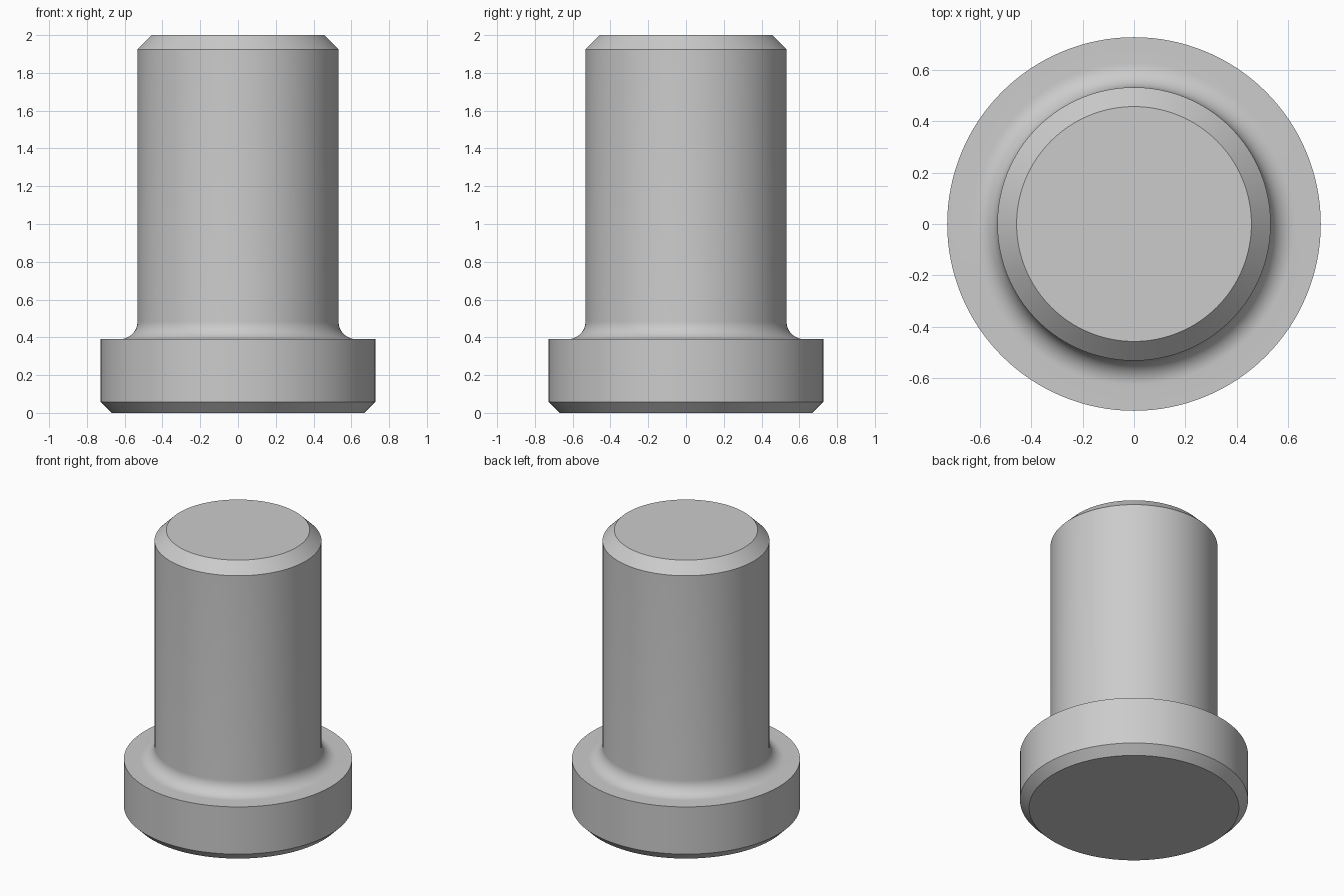
import bpy, bmesh, math

if "Cube" in bpy.data.objects:
    bpy.data.objects.remove(bpy.data.objects["Cube"])

SEGMENTS = 128
SHAFT_R, FLANGE_R = 0.532, 0.727
FLANGE_TOP, FILLET = 0.39, 0.095
TOP_CHAMFER, BASE_CHAMFER = 0.075, 0.058

# Half profile (radius, height), from the bottom centre to the top centre
profile = [(0, 0), (FLANGE_R - BASE_CHAMFER, 0), (FLANGE_R, BASE_CHAMFER), (FLANGE_R, FLANGE_TOP)]

# Concave fillet between the flange and the shaft
for i in range(13):
    a = math.radians(90 * i / 12)
    profile.append((SHAFT_R + FILLET * (1 - math.sin(a)),
                    FLANGE_TOP + FILLET * (1 - math.cos(a))))

# Shaft with chamfered end
profile += [(SHAFT_R, 2 - TOP_CHAMFER), (SHAFT_R - TOP_CHAMFER, 2), (0, 2)]

# Revolve the profile around z
bm = bmesh.new()
verts = [bm.verts.new((r, 0, z)) for r, z in profile]
edges = [bm.edges.new(pair) for pair in zip(verts, verts[1:])]
bmesh.ops.spin(bm, geom=verts + edges, cent=(0, 0, 0), axis=(0, 0, 1),
               angle=math.tau, steps=SEGMENTS, use_duplicate=False)
bmesh.ops.remove_doubles(bm, verts=bm.verts[:], dist=1e-5)
bmesh.ops.recalc_face_normals(bm, faces=bm.faces[:])
mesh = bpy.data.meshes.new("flanged_pin")
bm.to_mesh(mesh)
bm.free()

pin = bpy.data.objects.new("flanged_pin", mesh)
bpy.context.collection.objects.link(pin)

# Plain grey metal
grey = bpy.data.materials.new("grey_metal")
grey.diffuse_color = (0.6, 0.6, 0.6, 1)
grey.use_nodes = True
grey.node_tree.nodes["Principled BSDF"].inputs["Base Color"].default_value = grey.diffuse_color
mesh.materials.append(grey)

# Smooth round walls, sharp rims and chamfers
bpy.context.view_layer.objects.active = pin
pin.select_set(True)
bpy.ops.object.shade_smooth_by_angle(angle=math.radians(30))
